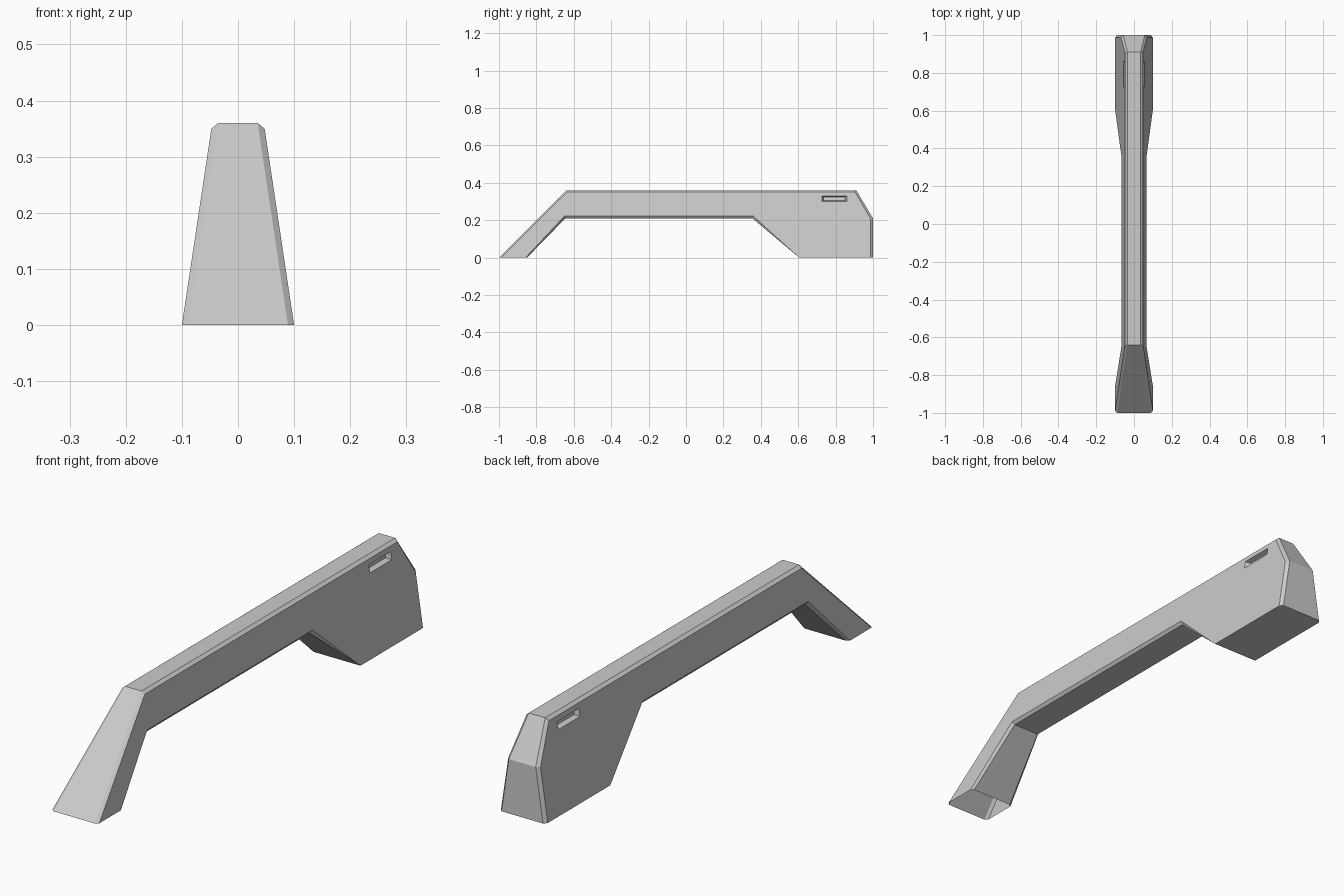
import bpy
import bmesh

cube = bpy.data.objects.get("Cube")
if cube:
    bpy.data.objects.remove(cube, do_unlink=True)

grey = bpy.data.materials.new("light grey")
grey.use_nodes = True
colour = (0.6, 0.6, 0.6, 1)
grey.diffuse_color = colour
grey.node_tree.nodes["Principled BSDF"].inputs["Base Color"].default_value = colour

CHAMFER = 0.011


def half_width(z):
    return 0.1 - 0.15 * z


def loft(name, rings):
    """Skin matching closed rings and cap both ends."""
    bm = bmesh.new()
    loops = [[bm.verts.new(p) for p in ring] for ring in rings]
    n = len(loops[0])
    for a, b in zip(loops, loops[1:]):
        for i in range(n):
            j = (i + 1) % n
            bm.faces.new((a[i], a[j], b[j], b[i]))
    bm.faces.new(loops[0])
    bm.faces.new(loops[-1])
    bmesh.ops.remove_doubles(bm, verts=bm.verts, dist=0.0005)
    bmesh.ops.recalc_face_normals(bm, faces=bm.faces)
    mesh = bpy.data.meshes.new(name)
    bm.to_mesh(mesh)
    bm.free()
    mesh.materials.append(grey)
    obj = bpy.data.objects.new(name, mesh)
    bpy.context.collection.objects.link(obj)
    return obj


# Bridge-shaped body: centre outline and slightly smaller side outline (y, z)
outline = [(-1, 0), (-0.64, 0.36), (0.91, 0.36), (1, 0.21), (1, 0),
           (0.605, 0), (0.355, 0.21), (-0.645, 0.21), (-0.85, 0)]
side = [(-0.99, 0), (-0.637, 0.35), (0.905, 0.35), (0.987, 0.207), (0.987, 0),
        (0.605, 0), (0.36, 0.222), (-0.65, 0.222), (-0.858, 0)]


def side_ring(s):
    return [(s * half_width(z), y, z) for y, z in side]


def edge_ring(s):
    # the chamfer runs out to nothing where both outlines meet
    return [(s * (half_width(p[1]) - (0 if p == q else CHAMFER)), *p)
            for p, q in zip(outline, side)]


body = loft("handle_body", [side_ring(-1), edge_ring(-1), edge_ring(1), side_ring(1)])


# Tapered slot near the rear on both sides
def slot_ring(s, offset, half_y, half_z):
    y, z = 0.793, 0.315
    return [(s * (half_width(z + dz) + offset), y + dy, z + dz)
            for dy, dz in ((-half_y, -half_z), (half_y, -half_z),
                           (half_y, half_z), (-half_y, half_z))]


cutters = []
for s, label in ((1, "left"), (-1, "right")):
    cutter = loft(label + "_slot_cutter",
                  [slot_ring(s, -0.018, 0.058, 0.009), slot_ring(s, 0.009, 0.071, 0.018)])
    cutter.hide_render = True
    cutters.append(cutter)
    cut = body.modifiers.new(label + " slot", "BOOLEAN")
    cut.operation = "DIFFERENCE"
    cut.solver = "EXACT"
    cut.object = cutter

bpy.context.view_layer.update()
graph = bpy.context.evaluated_depsgraph_get()
cut_mesh = bpy.data.meshes.new_from_object(body.evaluated_get(graph))
body.modifiers.clear()
body.data = cut_mesh
for cutter in cutters:
    bpy.data.objects.remove(cutter, do_unlink=True)

# Open underside of the front foot
bm = bmesh.new()
bm.from_mesh(cut_mesh)
foot = [f for f in bm.faces
        if all(v.co.z < 0.001 and v.co.y < 0 for v in f.verts)]
bmesh.ops.delete(bm, geom=foot, context="FACES")
bm.to_mesh(cut_mesh)
bm.free()
